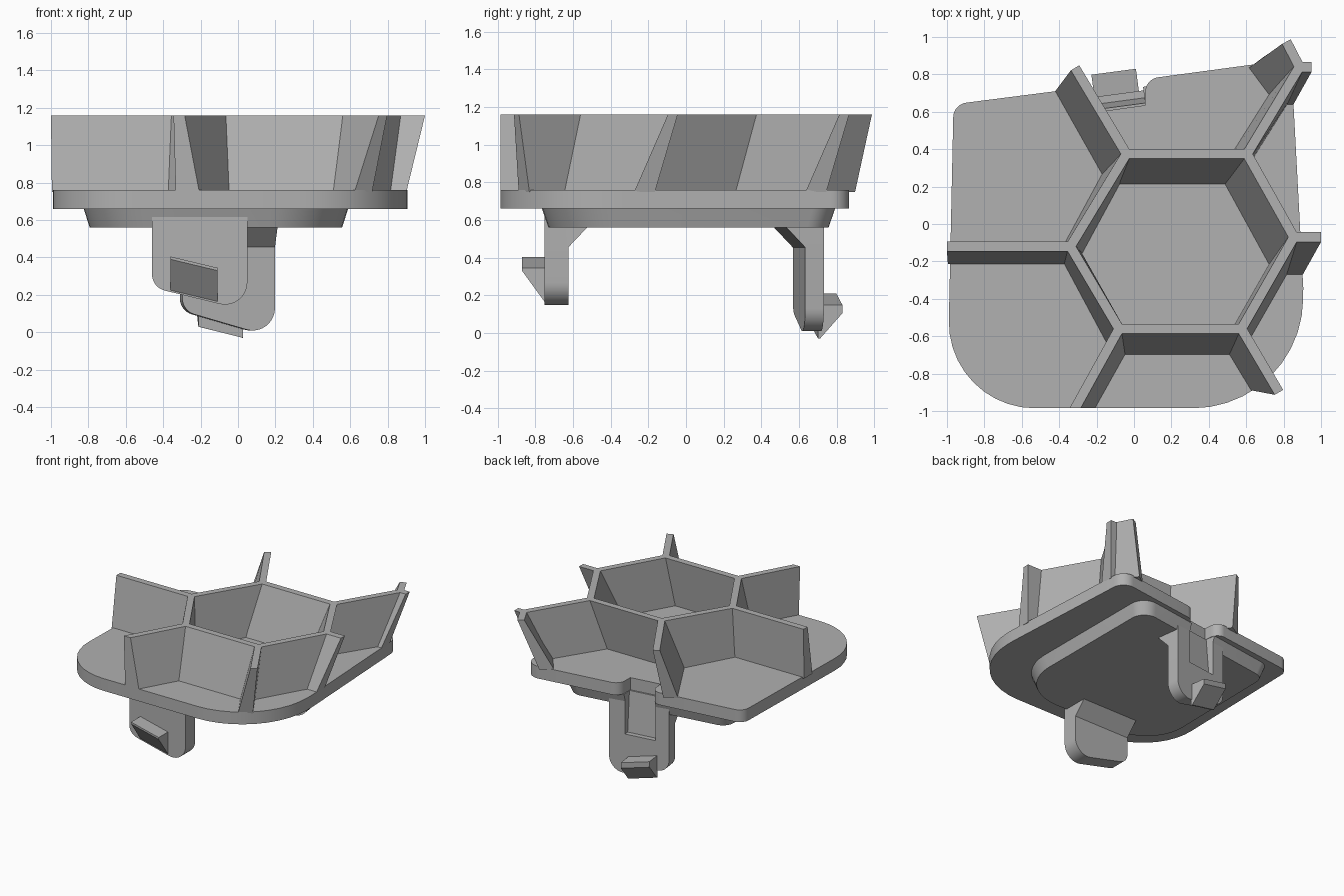
import bpy, bmesh, math
from mathutils import Vector, Matrix

cube = bpy.data.objects.get("Cube")
if cube:
    bpy.data.objects.remove(cube, do_unlink=True)

GREY = (0.44, 0.44, 0.44, 1)
mat = bpy.data.materials.new("plain grey")
mat.use_nodes = True
mat.diffuse_color = GREY
mat.node_tree.nodes["Principled BSDF"].inputs["Base Color"].default_value = GREY


def loft(name, loop_a, loop_b, frame=None):
    """Closed solid between two matching loops."""
    bm = bmesh.new()
    a = [bm.verts.new(p) for p in loop_a]
    b = [bm.verts.new(p) for p in loop_b]
    bm.faces.new(a)
    bm.faces.new(b[::-1])
    for i in range(len(a)):
        j = (i + 1) % len(a)
        bm.faces.new((a[j], a[i], b[i], b[j]))
    if frame:
        bmesh.ops.transform(bm, matrix=frame, verts=bm.verts)
    bmesh.ops.recalc_face_normals(bm, faces=bm.faces)
    mesh = bpy.data.meshes.new(name)
    bm.to_mesh(mesh)
    bm.free()
    mesh.materials.append(mat)
    ob = bpy.data.objects.new(name, mesh)
    bpy.context.collection.objects.link(ob)
    return ob


def rounded(corners, steps=10):
    """2D outline from (x, y, radius) corners."""
    out = []
    n = len(corners)
    for i, (x, y, r) in enumerate(corners):
        p = Vector((x, y))
        if r == 0:
            out.append(p)
            continue
        u = (Vector(corners[i - 1][:2]) - p).normalized()
        v = (Vector(corners[(i + 1) % n][:2]) - p).normalized()
        half = u.angle(v) / 2
        d, phi = r / math.tan(half), math.pi - 2 * half
        c = p + (u + v).normalized() * r / math.sin(half)
        va, vb = p + u * d - c, p + v * d - c
        for k in range(steps + 1):
            t = k / steps
            out.append(c + (va * math.sin((1 - t) * phi) + vb * math.sin(t * phi)) / math.sin(phi))
    return out


def smooth(ob):
    bpy.ops.object.select_all(action='DESELECT')
    ob.select_set(True)
    bpy.context.view_layer.objects.active = ob
    bpy.ops.object.shade_smooth_by_angle(angle=math.radians(30))


def cut(ob, cutter):
    mod = ob.modifiers.new("recess", 'BOOLEAN')
    mod.operation, mod.solver, mod.object = 'DIFFERENCE', 'EXACT', cutter
    bpy.context.view_layer.objects.active = ob
    bpy.ops.object.modifier_apply(modifier=mod.name)


# Floor plate with a notch in the back edge
plate_2d = rounded([
    (-1, -0.985, 0.46), (0.9, -0.985, 0.59), (0.905, -0.34, 0), (0.84, 0.88, 0.1),
    (0.06, 0.775, 0.08), (0.06, 0.635, 0), (-0.19, 0.60, 0), (-0.2, 0.738, 0.07),
    (-0.965, 0.64, 0.08)])
plate = loft("floor_plate", [(p.x, p.y, 0.66) for p in plate_2d],
             [(p.x, p.y, 0.76) for p in plate_2d])

# Tapered base under the plate
base_2d = rounded([(-0.83, -0.765, 0.36), (0.59, -0.765, 0.42),
                   (0.585, 0.81, 0.12), (-0.81, 0.61, 0.1)])
mid = Vector((-0.12, 0.01))
low_2d = [mid + (p - mid) * 0.955 for p in base_2d]
base = loft("tapered_base", [(p.x, p.y, 0.56) for p in low_2d],
            [(p.x, p.y, 0.66) for p in base_2d])


def clip(side, frame, outline, depth, barb_x, barb_top, lip):
    """Hanging clip in a local frame: x across, y outward from its inner face."""
    pts = rounded(outline)
    body = loft(side + "_clip", [(p.x, 0, p.y) for p in pts],
                [(p.x, depth, p.y) for p in pts], frame)
    x0, x1 = outline[0][0], outline[-1][0]
    brace = [(0, 0.455), (0.01, 0.455), (0.01, 0.57), (-0.1, 0.57), (-0.1, 0.56)]
    loft(side + "_clip_brace", [(x0, y, z) for y, z in brace],
         [(x1, y, z) for y, z in brace], frame)
    hook = [(-0.01, 0), (0.12, 0), (0.12, -lip), (0, -0.18), (-0.01, -0.18)]
    loft(side + "_clip_barb",
         [(barb_x[0], depth + y, barb_top + z) for y, z in hook],
         [(barb_x[1], depth + y, barb_top - 0.06 + z) for y, z in hook], frame)
    return body


# Front clip faces -y
front_frame = Matrix.Translation((0, -0.625, 0)) @ Matrix.Diagonal((1, -1, 1, 1))
front_clip = clip("front", front_frame,
                  [(-0.46, 0.65, 0), (-0.46, 0.24, 0.09), (0.05, 0.115, 0.12), (0.05, 0.65, 0)],
                  0.125, (-0.36, -0.11), 0.405, 0.015)

# Back clip is turned to follow the slanted back edge
back_frame = Matrix.Translation((-0.05, 0.6, 0)) @ Matrix.Rotation(math.radians(7.6), 4, 'Z')
back_clip = clip("back", back_frame,
                 [(-0.25, 0.65, 0), (-0.25, 0.115, 0.09), (0.25, -0.03, 0.12), (0.25, 0.65, 0)],
                 0.1, (-0.15, 0.09), 0.21, 0.045)

# Sloping recess through the base and the back clip
wedge = [(0.02, 0.8), (0.06, 0.33), (0.3, 0.33), (0.3, 0.8)]
cutter = loft("recess_cutter", [(-0.14, y, z) for y, z in wedge],
              [(0.115, y, z) for y, z in wedge], back_frame)
cutter.hide_render = True
for ob in (base, back_clip):
    cut(ob, cutter)
bpy.data.objects.remove(cutter, do_unlink=True)

# Leaning honeycomb walls: each node is (lower point, upper point)
nodes = {
    "back_left": ((-0.11, 0.265), (-0.04, 0.375)),
    "back_right": ((0.517, 0.265), (0.605, 0.375)),
    "right": ((0.783, -0.22), (0.855, -0.07)),
    "front_right": ((0.54, -0.645), (0.575, -0.56)),
    "front_left": ((-0.08, -0.645), (-0.08, -0.56)),
    "left": ((-0.34, -0.16), (-0.34, -0.12)),
    "corner": ((0.785, 0.69), (0.885, 0.84)),
}
LEVELS = ((0.75, 0.11), (1.16, 0.052))  # height and wall thickness


def wall(name, start, end, free=True, cap=None):
    loops = []
    for (z, t), a, b in zip(LEVELS, start, end):
        a, b = Vector(a), Vector(b)
        d = (b - a).normalized()
        side = Vector((-d.y, d.x))
        across = Vector(cap) if cap else side
        across = across / across.dot(side)
        a = a - d * t * 0.29
        if not free:
            b = b + d * t * 0.29
        loops.append([(p.x, p.y, z) for p in (a + side * t / 2, a - side * t / 2,
                                              b - across * t / 2, b + across * t / 2)])
    loft(name, *loops)


ring = ["back_left", "back_right", "right", "front_right", "front_left", "left"]
for a, b in zip(ring, ring[1:] + ring[:1]):
    wall("cell_wall_" + a + "_to_" + b, nodes[a], nodes[b], free=False)
wall("back_right_divider", nodes["back_right"], nodes["corner"], free=False)

# Dividers that run out to the rim
wall("back_left_divider", nodes["back_left"], ((-0.375, 0.735), (-0.315, 0.835)))
wall("left_divider", nodes["left"], ((-0.995, -0.16), (-1, -0.12)))
wall("front_left_divider", nodes["front_left"], ((-0.27, -0.985), (-0.315, -0.985)), cap=(1, 0))
wall("front_right_divider", nodes["front_right"], ((0.67, -0.86), (0.775, -0.9)))
wall("right_divider", nodes["right"], ((0.9, -0.22), (1, -0.07)))
wall("corner_back_divider", nodes["corner"], ((0.655, 0.865), (0.815, 0.975)))
wall("corner_right_divider", nodes["corner"], ((0.85, 0.69), (0.95, 0.84)))

for ob in (plate, base, front_clip, back_clip):
    smooth(ob)
